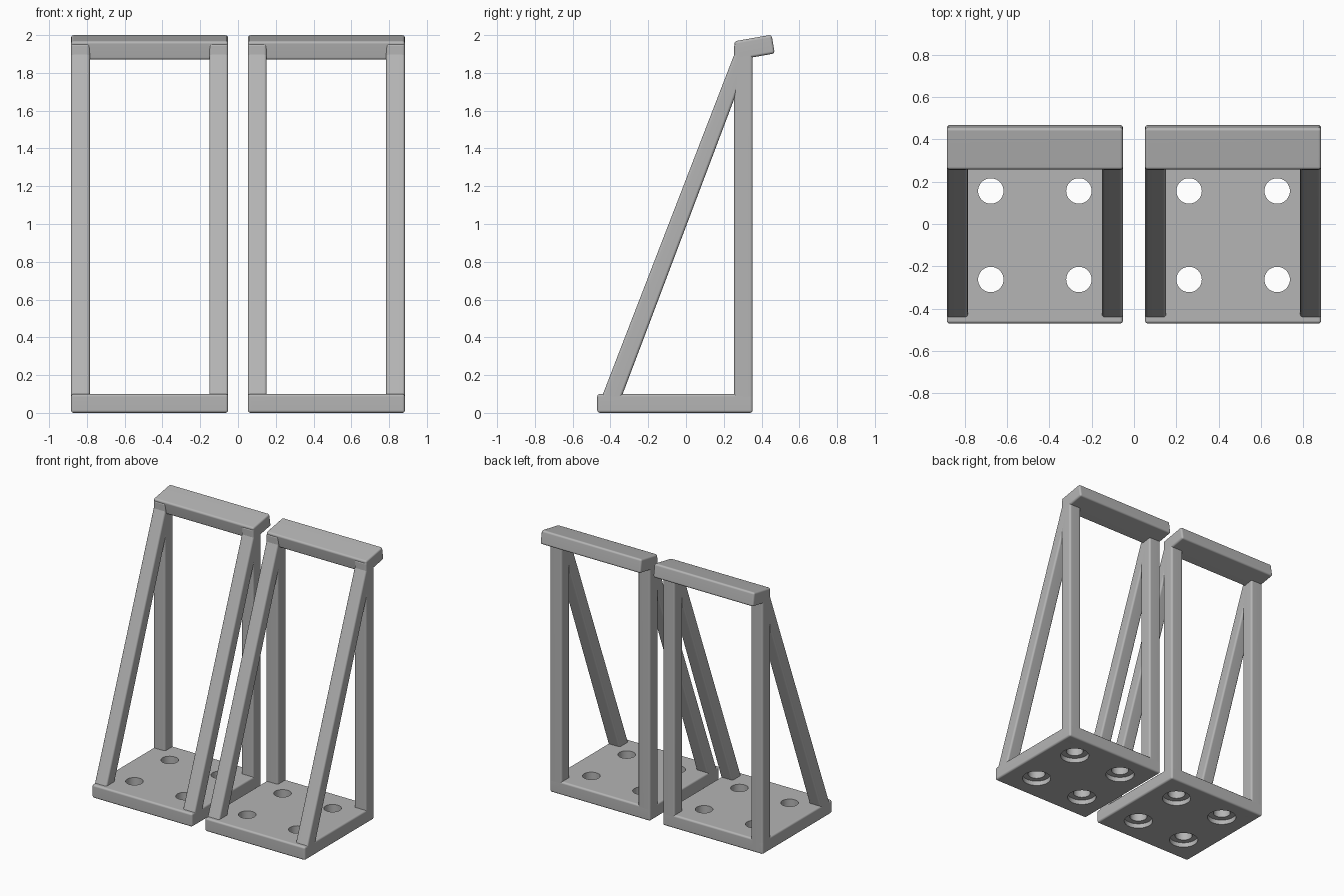
import bpy, bmesh, math

if "Cube" in bpy.data.objects:
    bpy.data.objects.remove(bpy.data.objects["Cube"])

grey = bpy.data.materials.new("plain grey")
grey.use_nodes = True
COLOUR = (0.46, 0.46, 0.46, 1)
grey.diffuse_color = COLOUR
grey.node_tree.nodes["Principled BSDF"].inputs["Base Color"].default_value = COLOUR

CENTRE, HALF, LEG = 0.468, 0.416, 0.1
FRONT, BACK = -0.47, 0.353
BASE_TOP, ROUND = 0.1, 0.014


def to_object(name, bm):
    bmesh.ops.recalc_face_normals(bm, faces=bm.faces)
    mesh = bpy.data.meshes.new(name)
    bm.to_mesh(mesh)
    bm.free()
    mesh.materials.append(grey)
    obj = bpy.data.objects.new(name, mesh)
    bpy.context.collection.objects.link(obj)
    return obj


def extrude_profile(name, profile, x0, x1):
    """Extrude a side profile of (y, z) points from x0 to x1."""
    bm = bmesh.new()
    face = bm.faces.new([bm.verts.new((x0, y, z)) for y, z in profile])
    geom = bmesh.ops.extrude_face_region(bm, geom=[face])["geom"]
    moved = [v for v in geom if isinstance(v, bmesh.types.BMVert)]
    bmesh.ops.translate(bm, verts=moved, vec=(x1 - x0, 0, 0))
    return to_object(name, bm)


def finish(obj, cutter=None):
    """Round the edges, cut any holes and smooth the shading."""
    bevel = obj.modifiers.new("round edges", "BEVEL")
    bevel.width, bevel.segments = ROUND, 3
    if cutter:
        cut = obj.modifiers.new("holes", "BOOLEAN")
        cut.operation, cut.solver, cut.object = "DIFFERENCE", "EXACT", cutter
    bpy.ops.object.select_all(action="DESELECT")
    obj.select_set(True)
    bpy.context.view_layer.objects.active = obj
    for mod in list(obj.modifiers):
        bpy.ops.object.modifier_apply(modifier=mod.name)
    bpy.ops.object.shade_smooth_by_angle(angle=math.radians(40))
    weighted = obj.modifiers.new("flat faces", "WEIGHTED_NORMAL")
    weighted.keep_sharp = True
    if cutter:
        bpy.data.objects.remove(cutter)


def hole_cutter(cx):
    """Four stepped pegs: wide below, narrow above."""
    steps = [(0.1, -0.05), (0.1, 0.035), (0.06, 0.035), (0.06, 0.2)]
    bm = bmesh.new()
    for x in (cx - 0.208, cx + 0.208):
        for y in (-0.262, 0.156):
            rings = [[bm.verts.new((x + r * math.cos(a), y + r * math.sin(a), z))
                      for a in (math.tau * i / 40 for i in range(40))]
                     for r, z in steps]
            for low, high in zip(rings, rings[1:]):
                for i in range(40):
                    bm.faces.new((low[i - 1], low[i], high[i], high[i - 1]))
            bm.faces.new(rings[0])
            bm.faces.new(rings[-1])
    obj = to_object("hole_cutter", bm)
    obj.hide_render = True
    return obj


def rectangle(y0, y1, z0, z1):
    return [(y0, z0), (y1, z0), (y1, z1), (y0, z1)]


BRACE = [(-0.459, 0.05), (-0.354, 0.05), (0.315, 1.82), (0.27, 1.935)]
TOP_BAR = [(0.272, 1.868), (0.47, 1.903), (0.453, 2.002), (0.255, 1.967)]

for side, cx in (("right", -CENTRE), ("left", CENTRE)):
    x0, x1 = cx - HALF, cx + HALF
    # Base plate with counterbored holes
    base = extrude_profile(side + "_base_plate", rectangle(FRONT, BACK, 0, BASE_TOP), x0, x1)
    finish(base, hole_cutter(cx))
    # Tilted bar across the top
    finish(extrude_profile(side + "_top_bar", TOP_BAR, x0, x1))
    # Upright posts and slanted braces on both edges
    for edge, start in (("right", x0), ("left", x1 - LEG)):
        finish(extrude_profile(f"{side}_frame_{edge}_post",
                               rectangle(0.255, BACK, 0, 1.955), start, start + LEG))
        finish(extrude_profile(f"{side}_frame_{edge}_brace", BRACE, start, start + LEG))
